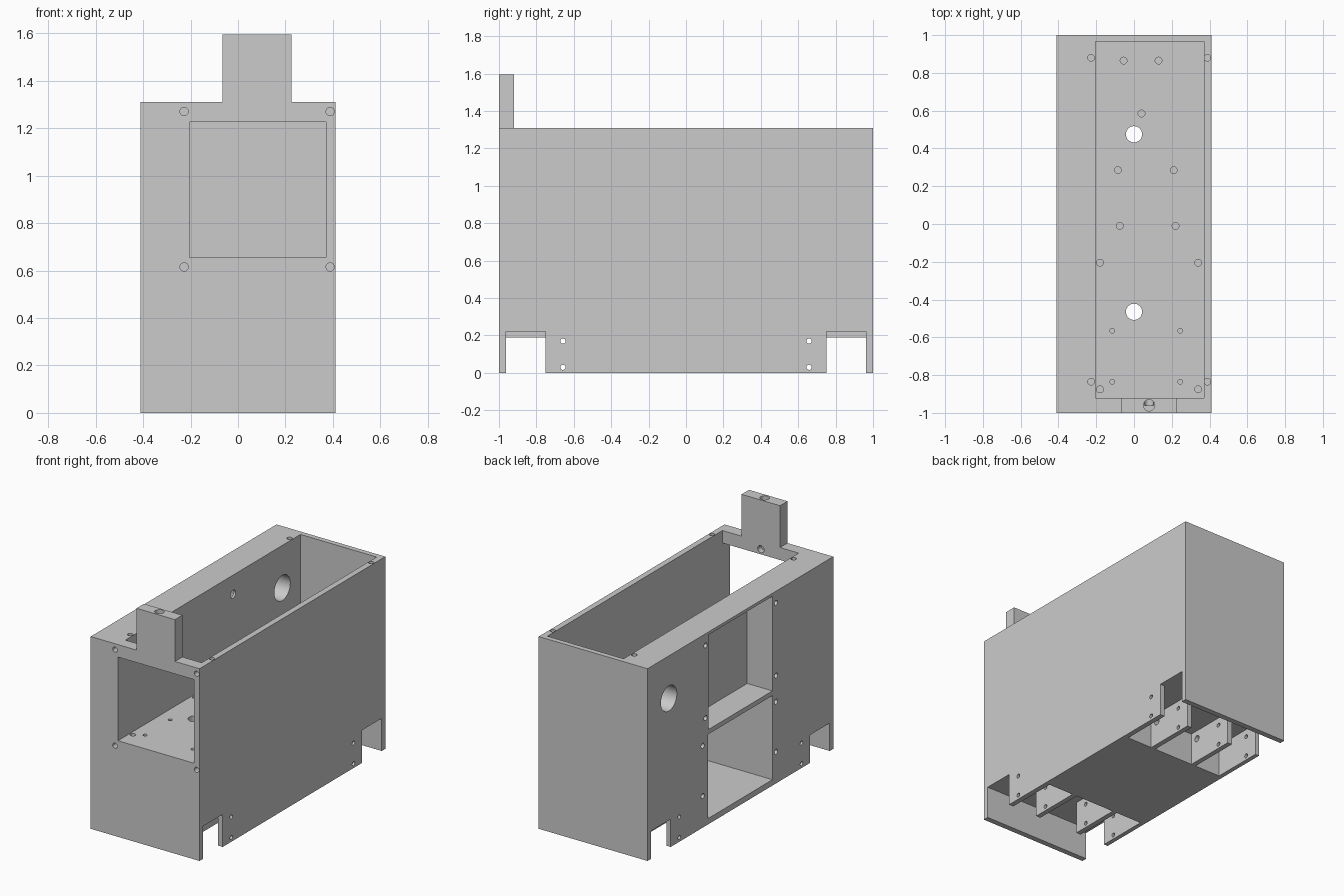
import bpy
from mathutils import Vector

if "Cube" in bpy.data.objects:
    bpy.data.objects.remove(bpy.data.objects["Cube"])


def box(name, lo, hi):
    lo, hi = Vector(lo), Vector(hi)
    bpy.ops.mesh.primitive_cube_add(size=1, location=(lo + hi) / 2)
    ob = bpy.context.object
    ob.name = name
    ob.scale = hi - lo
    bpy.ops.object.transform_apply(location=True, rotation=False, scale=True)
    return ob


def rod(name, a, b, r):
    a, b = Vector(a), Vector(b)
    d = b - a
    bpy.ops.mesh.primitive_cylinder_add(vertices=32, radius=r, depth=d.length, location=(a + b) / 2,
                                        rotation=d.to_track_quat('Z', 'Y').to_euler())
    ob = bpy.context.object
    ob.name = name
    return ob


def cut(tool):
    tool.hide_render = True
    m = body.modifiers.new("cut", 'BOOLEAN')
    m.operation, m.solver, m.object = 'DIFFERENCE', 'EXACT', tool
    bpy.context.view_layer.objects.active = body
    bpy.ops.object.modifier_apply(modifier=m.name)
    bpy.data.objects.remove(tool, do_unlink=True)


def cut_box(lo, hi):
    cut(box("box_cutter", lo, hi))


def drill(a, b, r=0.018):
    cut(rod("drill_cutter", a, b, r))


# Solid block, trimmed to leave the upright tab on the front wall
body = box("equipment_housing", (-.41, -1, 0), (.41, 1, 1.595))
cut_box((-1, -.92, 1.31), (1, 2, 2))
cut_box((-1, -2, 1.31), (-.065, -.8, 2))
cut_box((.225, -2, 1.31), (1, -.8, 2))

# Main upper compartment and front window
cut_box((-.205, -.92, .655), (.37, .965, 1.8 - .45))
cut_box((-.205, -1.5, .655), (.37, -.85, 1.225))

# Left side pockets
cut_box((-1, -.345, .645), (-.22, .345, 1.29))
cut_box((-1, -.345, .04), (.37, .35, .613))

# Wheel bays under both ends: open cross channel, side notch, slots between mounting plates
for s in (-1, 1):
    def bay(x0, x1, ya, yb, top):
        y0, y1 = sorted((s * ya, s * yb))
        cut_box((x0, y0, -.5), (x1, y1, top))
    bay(-.38, 1, .75, .962, .222)
    bay(-1, -.3, .75, .962, .19)
    for x0, x1 in ((-.38, -.184), (-.15, .15), (.184, .375)):
        bay(x0, x1, .39, .8, .222)
    for z in (.03, .17):
        drill((-1, s * .658, z), (1, s * .658, z), .014)
# Wire holes in the rear mounting plates
for x in (-.167, .167):
    drill((x - .04, .445, .165), (x + .04, .445, .165), .022)

# Holes through the floor into the bays
for y in (.475, -.465):
    drill((0, y, -.2), (0, y, .8), .043)

# Left wall ports
drill((-.6, .77, 1.02), (-.1, .77, 1.02), .086)
drill((-.3, .24, 1.18), (-.15, .24, 1.18), .027)

# Cable channel: down through the tab and out of its back
drill((.08, -.96, 1.26), (.08, -.96, 1.8), .03)
drill((.08, -.96, 1.26), (.08, -.8, 1.26), .024)

# Screw holes in the front face and top rim
for x in (-.227, .3885):
    for z in (.615, 1.27):
        drill((x, -1.1, z), (x, -.92, z), .0175)
    for y in (-.835, .88):
        drill((x, y, 1.22), (x, y, 1.4), .0175)

# Screw holes around the left pockets
for y, zs in ((.375, (1.23, .735)), (-.384, (1.23, .735, .557, .215)), (.405, (.557, .215))):
    for z in zs:
        drill((-.5, y, z), (-.33, y, z), .017)

# Screw holes in the compartment floor: (x centre, half spacing, y, radius)
for cx, h, y, r in ((.0375, .0925, .865, .018), (.0625, .1475, .285, .018), (.0725, .1475, -.01, .018),
                    (.08, .26, -.205, .018), (.08, .26, -.875, .018),
                    (.065, .18, -.565, .013), (.065, .18, -.835, .013)):
    for x in (cx - h, cx + h):
        drill((x, y, .625), (x, y, .75), r)
drill((.04, .585, .625), (.04, .585, .75))

bpy.ops.object.select_all(action='DESELECT')
body.select_set(True)
bpy.context.view_layer.objects.active = body
bpy.ops.object.shade_smooth_by_angle()
